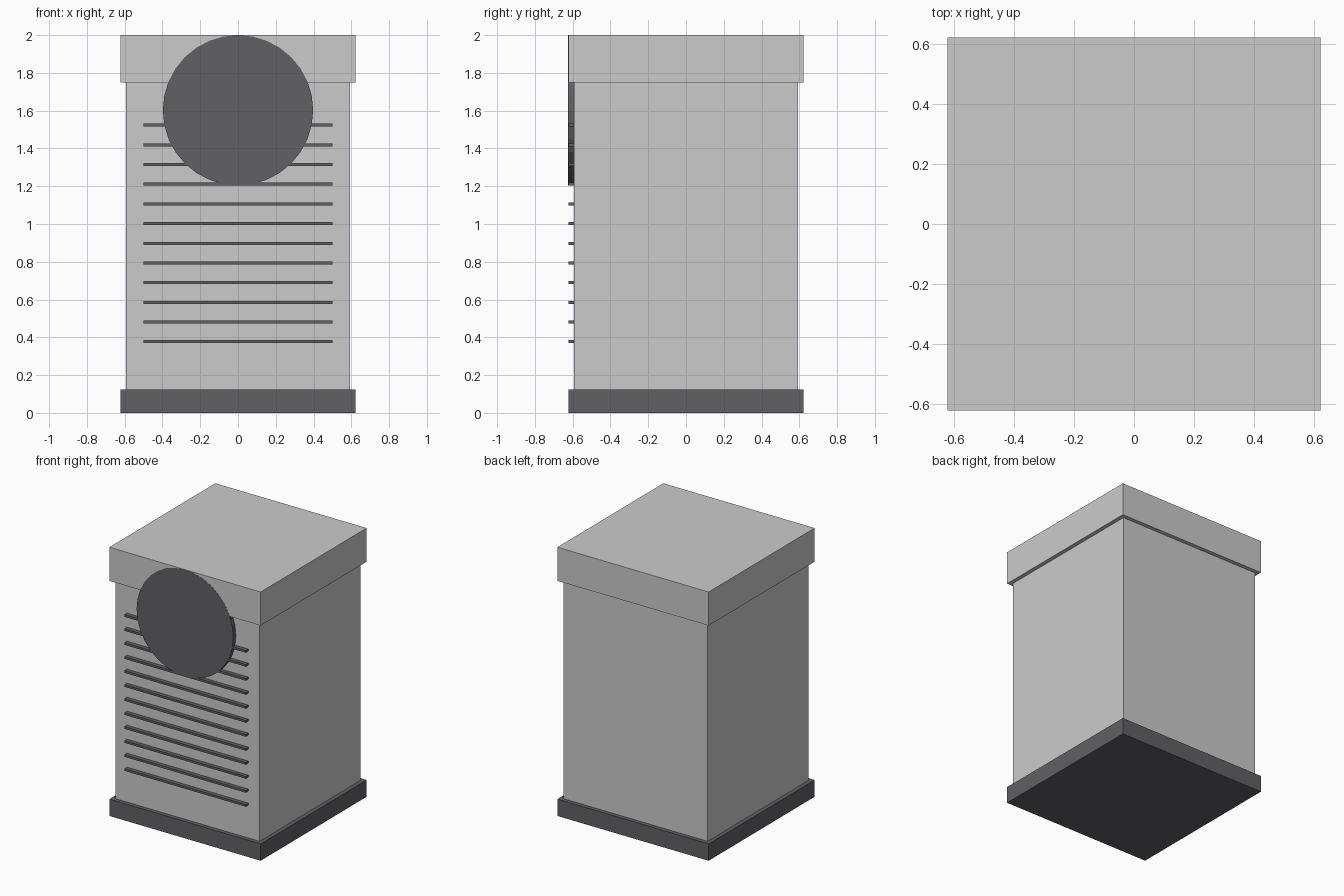
import bpy
from math import pi

if "Cube" in bpy.data.objects:
    bpy.data.objects.remove(bpy.data.objects["Cube"])

dark = bpy.data.materials.new("dark_plastic")
dark.diffuse_color = (0.12, 0.12, 0.13, 1)
dark.use_nodes = True
dark.node_tree.nodes["Principled BSDF"].inputs["Base Color"].default_value = dark.diffuse_color


def box(name, x, y, z, mat=None):
    """Box from (min, max) ranges on each axis."""
    ranges = (x, y, z)
    bpy.ops.mesh.primitive_cube_add(size=1, location=[(a + b) / 2 for a, b in ranges])
    ob = bpy.context.object
    ob.name = name
    ob.scale = [b - a for a, b in ranges]
    bpy.ops.object.transform_apply(location=False, rotation=False, scale=True)
    if mat:
        ob.data.materials.append(mat)
    return ob


OUT, IN = 0.623, 0.593      # half widths of the rims and of the body
wide, narrow = (-OUT, OUT), (-IN, IN)

# Cabinet: dark base, body, overhanging lid
box("base", wide, wide, (0, 0.125), dark)
box("body", narrow, narrow, (0.125, 1.75))
box("lid", wide, wide, (1.75, 2.0))

# Twelve thin louvre slats on the front
slat = box("louvre_slats", (-0.5, 0.5), (-OUT, -IN), (0.369, 0.385), dark)
rows = slat.modifiers.new("rows", 'ARRAY')
rows.count = 12
rows.use_relative_offset = False
rows.use_constant_offset = True
rows.constant_offset_displace = (0, 0, 0.1042)

# Round fan cover, just proud of the lid's front face
bpy.ops.mesh.primitive_cylinder_add(
    vertices=32, radius=0.398, depth=OUT + 0.001 - IN,
    location=(0, -(OUT + 0.001 + IN) / 2, 1.602), rotation=(pi / 2, 0, 0))
fan = bpy.context.object
fan.name = "fan_cover"
fan.data.materials.append(dark)
